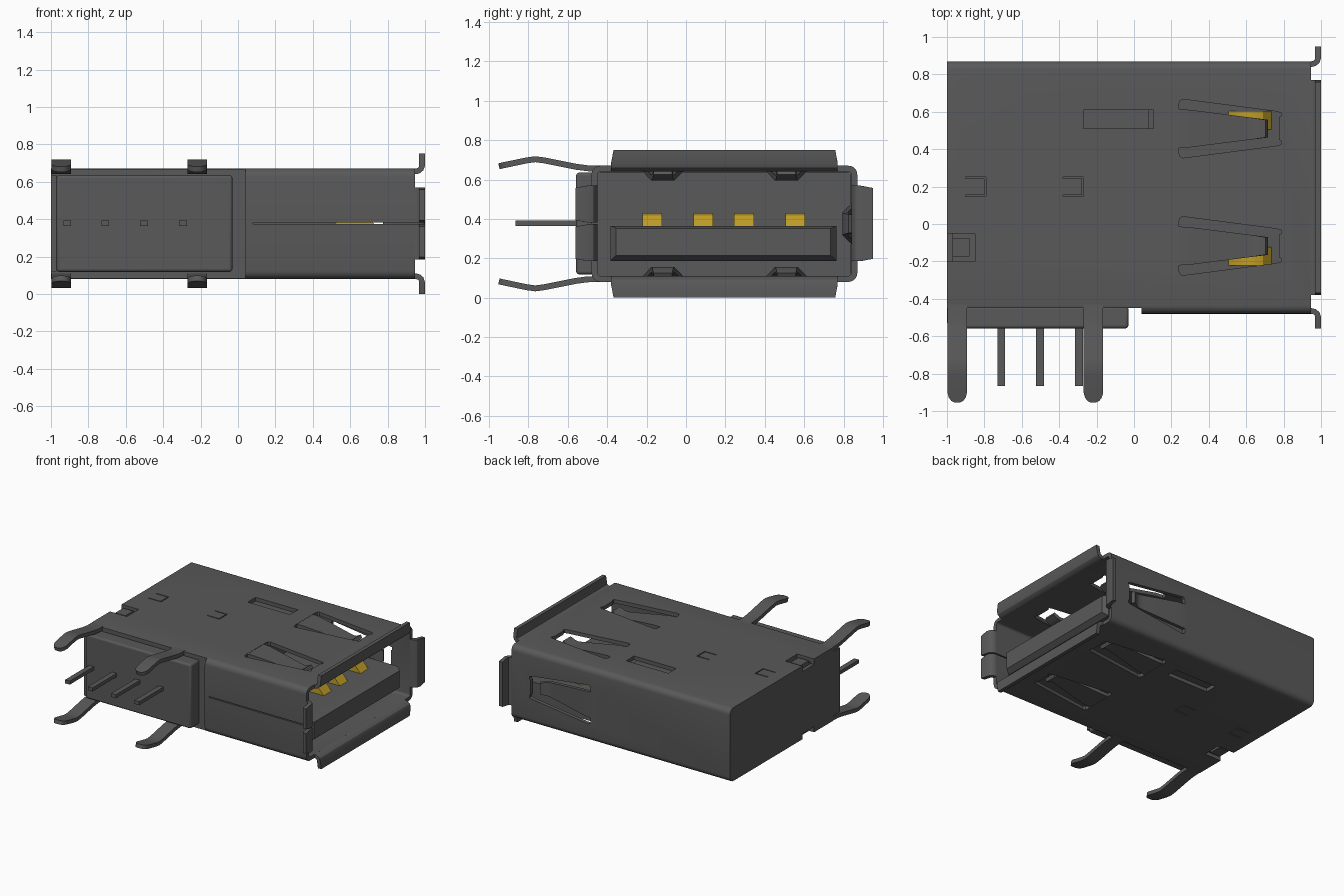
import bpy, bmesh, math
from mathutils import Vector

if "Cube" in bpy.data.objects:
    bpy.data.objects.remove(bpy.data.objects["Cube"])


def material(name, rgb):
    m = bpy.data.materials.new(name)
    m.use_nodes = True
    m.diffuse_color = (*rgb, 1)
    m.node_tree.nodes["Principled BSDF"].inputs["Base Color"].default_value = (*rgb, 1)
    return m


GREY = material("dark grey", (0.1, 0.1, 0.1))
GOLD = material("gold", (0.52, 0.34, 0.02))


# Mesh helpers
def prism(bm, pts, a, b, to3d):
    """Extrude a 2D outline from a to b; to3d maps (u, v, w) to space."""
    lo = [bm.verts.new(to3d(u, v, a)) for u, v in pts]
    hi = [bm.verts.new(to3d(u, v, b)) for u, v in pts]
    n = len(pts)
    bm.faces.new(lo)
    bm.faces.new(hi)
    for i in range(n):
        j = (i + 1) % n
        bm.faces.new((lo[i], lo[j], hi[j], hi[i]))


def ribbon(bm, path, t, to3d):
    """Sheet strip of thickness t along path points (u, v, half width)."""
    rings = []
    for i, (u, v, w) in enumerate(path):
        p, q = path[max(i - 1, 0)], path[min(i + 1, len(path) - 1)]
        d = Vector((q[0] - p[0], q[1] - p[1])).normalized()
        nu, nv = -d.y * t / 2, d.x * t / 2
        rings.append([bm.verts.new(to3d(u + s * nu, v + s * nv, k * w))
                      for s, k in ((1, -1), (1, 1), (-1, 1), (-1, -1))])
    for a, b in zip(rings, rings[1:]):
        for i in range(4):
            j = (i + 1) % 4
            bm.faces.new((a[i], a[j], b[j], b[i]))
    bm.faces.new(rings[0])
    bm.faces.new(rings[-1])


def box(bm, x0, x1, y0, y1, z0, z1):
    prism(bm, [(x0, y0), (x1, y0), (x1, y1), (x0, y1)], z0, z1,
          lambda u, v, w: (u, v, w))


def finish(bm, name, mat=GREY, bevel=0):
    bmesh.ops.recalc_face_normals(bm, faces=bm.faces)
    me = bpy.data.meshes.new(name)
    bm.to_mesh(me)
    bm.free()
    ob = bpy.data.objects.new(name, me)
    bpy.context.collection.objects.link(ob)
    me.materials.append(mat)
    if bevel:
        m = ob.modifiers.new("bevel", "BEVEL")
        m.width, m.segments = bevel, 3
    return ob


def activate(ob):
    bpy.ops.object.select_all(action='DESELECT')
    ob.select_set(True)
    bpy.context.view_layer.objects.active = ob


def rounded(y0, y1, z0, z1, r, n=5):
    pts = []
    for k, (cy, cz) in enumerate(((y1 - r, z1 - r), (y0 + r, z1 - r),
                                  (y0 + r, z0 + r), (y1 - r, z0 + r))):
        for i in range(n + 1):
            a = math.pi / 2 * (k + i / n)
            pts.append((cy + r * math.cos(a), cz + r * math.sin(a)))
    return pts


def along_x(u, v, w):
    return (w, u, v)


# Sheet frames: u runs along x, v is height on the top sheet, w runs across it
def top(c):
    return lambda u, v, w: (u, c + w, v)


def bottom(c):
    return lambda u, v, w: (u, c + w, 0.75 - v)


def left(c):
    return lambda u, v, w: (u, v + 0.2, c + w)


def right(c):
    return lambda u, v, w: (u, 0.19 - v, c + w)


# Metal shell tube
outer = rounded(-0.48, 0.87, 0.08, 0.67, 0.045)
inner = rounded(-0.45, 0.84, 0.11, 0.64, 0.018)
bm = bmesh.new()
rings = [[bm.verts.new((x, y, z)) for y, z in prof]
         for x, prof in ((-0.97, outer), (0.945, outer), (0.945, inner), (-0.97, inner))]
for k in range(4):
    a, b = rings[k], rings[(k + 1) % 4]
    for i in range(len(a)):
        j = (i + 1) % len(a)
        bm.faces.new((a[i], a[j], b[j], b[i]))
shell = finish(bm, "shell")

bm = bmesh.new()
prism(bm, outer, -1.0, -0.97, along_x)
back_plate = finish(bm, "back_plate")

# Openings in the shell
bm = bmesh.new()
box(bm, -1.1, 0.04, -0.6, -0.45, 0, 0.8)
box(bm, 0.08, 1.05, -0.52, -0.43, 0.373, 0.381)
half = [(0.24, 0.13), (0.245, 0.148), (0.26, 0.157), (0.76, 0.092), (0.785, 0.085),
        (0.785, 0.065), (0.775, 0.06)]
window = half + [(u, -w) for u, w in reversed(half)]
for frame in (top(0.51), top(-0.1175), bottom(0.51), bottom(-0.1175), left(0.375)):
    prism(bm, window, 0.62, 0.70, lambda u, v, w: frame(u, w, v))
for frame in (top(0), bottom(0)):
    def cut(pts):
        prism(bm, pts, 0.625, 0.70, lambda u, v, w: frame(u, w, v))
    cut([(-0.27, 0.51), (0.105, 0.51), (0.105, 0.61), (-0.27, 0.61)])
    cut([(-1.05, -0.2), (-0.85, -0.2), (-0.85, -0.05), (-1.05, -0.05)])
    for x in (-0.9, -0.38):
        cut([(x, 0.148), (x + 0.11, 0.148), (x + 0.11, 0.252), (x, 0.252), (x, 0.244),
             (x + 0.102, 0.244), (x + 0.102, 0.156), (x, 0.156)])
cutter = finish(bm, "shell_cutter")
cutter.hide_render = True
for ob in (shell, back_plate):
    activate(ob)
    m = ob.modifiers.new("openings", "BOOLEAN")
    m.operation, m.solver, m.object = 'DIFFERENCE', 'EXACT', cutter
    bpy.ops.object.modifier_apply(modifier=m.name)
bpy.data.objects.remove(cutter)

bm = bmesh.new()
box(bm, -1.0, -0.97, -0.53, -0.45, 0.12, 0.635)
finish(bm, "back_plate_lip")

# Spring fingers bent into the shell
for name, frame in (("top_spring_left", top(0.51)), ("top_spring_right", top(-0.1175)),
                    ("bottom_spring_left", bottom(0.51)),
                    ("bottom_spring_right", bottom(-0.1175)), ("side_spring", left(0.375))):
    bm = bmesh.new()
    ribbon(bm, [(0.22, 0.655, 0.105), (0.3, 0.652, 0.1), (0.6, 0.612, 0.062),
                (0.64, 0.608, 0.057), (0.67, 0.615, 0.053), (0.71, 0.638, 0.047)], 0.028, frame)
    finish(bm, name)

# Flared lips around the mouth
lip = [(0.93, 0.655), (0.95, 0.655), (0.966, 0.659), (0.979, 0.67), (0.984, 0.685), (0.984, 0.75)]
for name, frame, h in (("top_lip", top(0.195), 0.575), ("bottom_lip", bottom(0.195), 0.575),
                       ("left_lip", left(0.377), 0.192),
                       ("right_lip_upper", right(0.4755), 0.0945),
                       ("right_lip_lower", right(0.279), 0.094)):
    bm = bmesh.new()
    ribbon(bm, [(u, v, h - (0.012 if v == 0.75 else 0)) for u, v in lip], 0.03, frame)
    finish(bm, name)

# Mounting legs, upper and lower pairs
leg = [(-0.43, 0.655, 0.052), (-0.5, 0.657, 0.052), (-0.56, 0.665, 0.052), (-0.72, 0.697, 0.052),
       (-0.765, 0.703, 0.052), (-0.81, 0.697, 0.052), (-0.9, 0.678, 0.052),
       (-0.925, 0.673, 0.045), (-0.942, 0.669, 0.032), (-0.95, 0.667, 0.016)]
for x in (-0.945, -0.217):
    for side in ("upper", "lower"):
        bm = bmesh.new()
        ribbon(bm, leg, 0.03, lambda u, v, w: (x + w, u, v if side == "upper" else 0.75 - v))
        finish(bm, side + ("_rear_leg" if x < -0.5 else "_middle_leg"))

# Insulator block, its front housing and the latch tabs
bm = bmesh.new()
box(bm, -0.97, 0.08, -0.449, 0.839, 0.111, 0.639)
finish(bm, "insulator")
bm = bmesh.new()
box(bm, -0.97, -0.03, -0.558, -0.44, 0.118, 0.635)
finish(bm, "front_housing", bevel=0.015)
for name, z0, z1 in (("upper_latch", 0.62, 0.658), ("lower_latch", 0.092, 0.13)):
    bm = bmesh.new()
    box(bm, -0.97, -0.88, -0.175, -0.075, z0, z1)
    finish(bm, name)

# Tongue with a chamfered tip
bm = bmesh.new()
rings = [[bm.verts.new((x, y, z)) for y, z in ((y0, z0), (y1, z0), (y1, z1), (y0, z1))]
         for x, y0, y1, z0, z1 in ((0.07, -0.383, 0.765, 0.187, 0.365),
                                   (0.885, -0.383, 0.765, 0.187, 0.365),
                                   (0.925, -0.355, 0.735, 0.215, 0.352))]
for a, b in zip(rings, rings[1:]):
    for i in range(4):
        j = (i + 1) % 4
        bm.faces.new((a[i], a[j], b[j], b[i]))
bm.faces.new(rings[0])
bm.faces.new(rings[-1])
finish(bm, "tongue")

# Gold contacts on the tongue and the solder pins
for i, (y, x) in enumerate(zip((-0.172, 0.088, 0.295, 0.555), (-0.913, -0.71, -0.503, -0.295))):
    bm = bmesh.new()
    prism(bm, [(0.5, 0.36), (0.57, 0.418), (0.61, 0.43), (0.65, 0.43), (0.69, 0.418), (0.74, 0.36)],
          -0.05, 0.05, top(y))
    finish(bm, f"contact_{i + 1}", GOLD)
    bm = bmesh.new()
    box(bm, x - 0.021, x + 0.021, -0.865, -0.54, 0.364, 0.392)
    finish(bm, f"solder_pin_{i + 1}")

# Smooth the rounded bends, keep sharp edges
bpy.ops.object.select_all(action='DESELECT')
for ob in bpy.context.collection.objects:
    if ob.type == 'MESH':
        activate(ob)
        bpy.ops.object.shade_smooth_by_angle(angle=math.radians(30))
